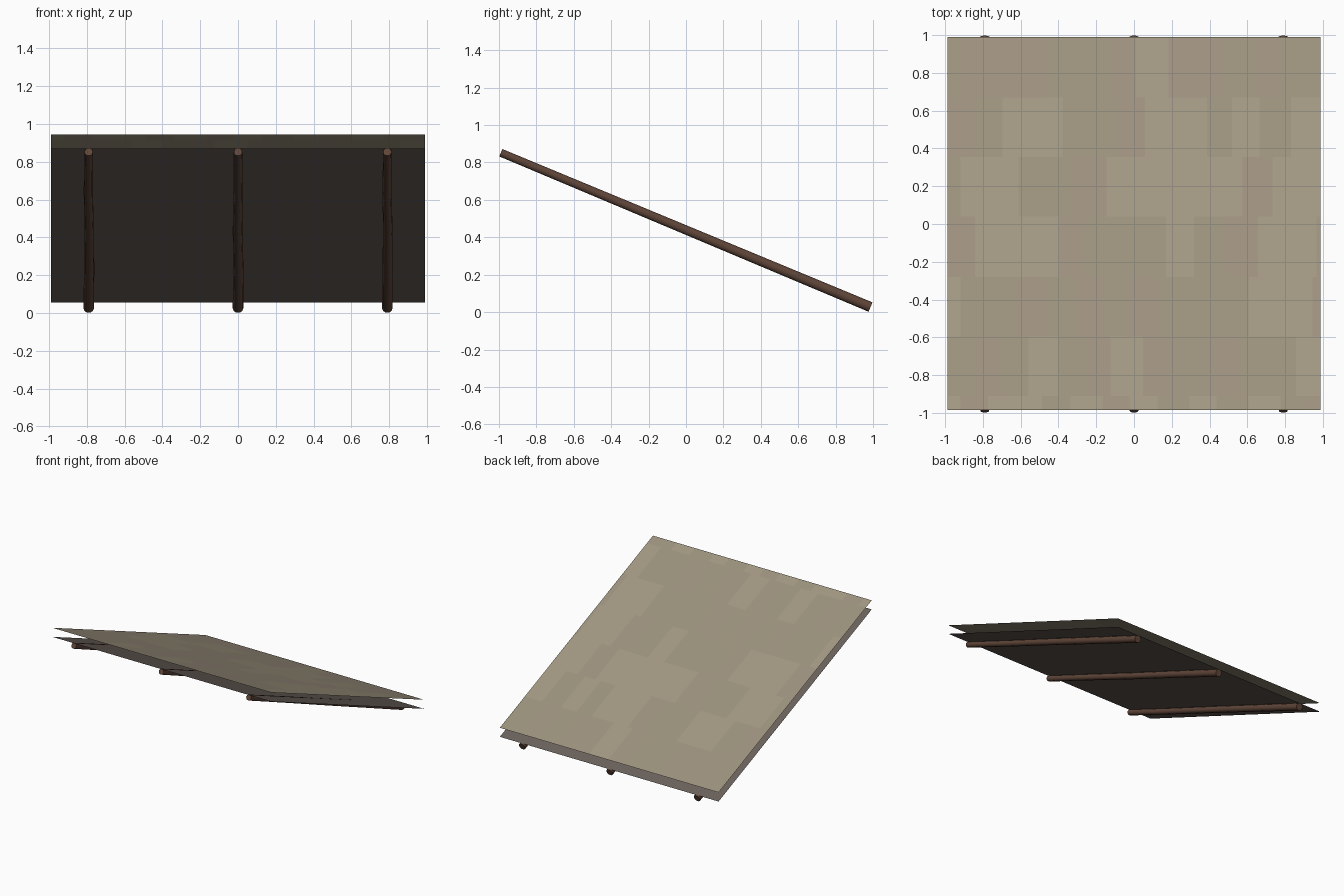
import bpy, bmesh, math, random
from mathutils import Vector, Matrix

if "Cube" in bpy.data.objects:
    bpy.data.objects.remove(bpy.data.objects["Cube"])

random.seed(4)


def material(name, rgb):
    m = bpy.data.materials.new(name)
    m.diffuse_color = (*rgb, 1)
    m.use_nodes = True
    m.node_tree.nodes["Principled BSDF"].inputs["Base Color"].default_value = m.diffuse_color
    return m


def finish(bm, name, mats):
    me = bpy.data.meshes.new(name)
    bm.to_mesh(me)
    bm.free()
    for m in mats:
        me.materials.append(m)
    ob = bpy.data.objects.new(name, me)
    bpy.context.collection.objects.link(ob)
    return ob


W, Y0, Y1 = 0.988, -0.985, 0.991      # sheet half width, high edge, low edge


def on_slope(x, y, lift=0.0):
    t = (y - Y0) / (Y1 - Y0)
    return Vector((x, y, 0.870 + (0.056 - 0.870) * t + lift))


def quad(bm, xa, xb, ya, yb, lift):
    return bm.faces.new([bm.verts.new(on_slope(x, y, lift)) for x, y in
                         ((xa, ya), (xb, ya), (xb, yb), (xa, yb))])


# Thin underlay sheet resting on the poles
bm = bmesh.new()
quad(bm, -W, W, Y0, Y1, 0)
finish(bm, "roof_underlay", [material("underlay", (0.145, 0.12, 0.105))])

# Flat shingle sheet: staggered courses in slightly varied tints
tints = [material("shingle_a", (0.36, 0.31, 0.225)),
         material("shingle_b", (0.33, 0.29, 0.205)),
         material("shingle_c", (0.34, 0.285, 0.215))]
bm = bmesh.new()
rows = [Y0, -0.91, -0.595, -0.28, 0.04, 0.355, 0.67, Y1]
step = 0.155
for r, (ya, yb) in enumerate(zip(rows, rows[1:])):
    x = -W
    nxt = -W + step * (0.95 if r % 2 else 0.45)
    while x < W - 1e-5:
        xb = min(nxt, W)
        quad(bm, x, xb, ya, yb, 0.074).material_index = random.randrange(3)
        x, nxt = xb, xb + step * random.uniform(0.85, 1.15)
finish(bm, "roof_shingles", tints)

# Three tapered, slightly crooked rafter poles
wood = material("pole_wood", (0.115, 0.06, 0.04))
high, low = Vector((0, -0.990, 0.852)), Vector((0, 0.9865, 0.027))
axis = (low - high).normalized()
up = Vector((1, 0, 0)).cross(axis).normalized()
SIDES, RINGS = 10, 5
for name, px in (("left", -0.79), ("middle", 0.0), ("right", 0.79)):
    bm = bmesh.new()
    rings = []
    for i in range(RINGS):
        t = i / (RINGS - 1)
        c = high.lerp(low, t)
        c.x = px + (random.uniform(-0.003, 0.003) if 0 < i < RINGS - 1 else 0)
        rad = 0.0225 + 0.006 * t
        rings.append([bm.verts.new(c + Vector((1, 0, 0)) * rad * math.cos(a) + up * rad * math.sin(a))
                      for a in (2 * math.pi * k / SIDES for k in range(SIDES))])
    for ra, rb in zip(rings, rings[1:]):
        for k in range(SIDES):
            j = (k + 1) % SIDES
            bm.faces.new((ra[k], ra[j], rb[j], rb[k])).smooth = True
    bm.faces.new(rings[0])
    bm.faces.new(rings[-1])
    bmesh.ops.recalc_face_normals(bm, faces=bm.faces)
    for e in bm.edges:
        e.smooth = e.calc_face_angle(0) < math.radians(40)
    finish(bm, name + "_rafter_pole", [wood])

# Upward-facing sheets
for ob in bpy.data.objects:
    if ob.name.startswith("roof_") and ob.data.polygons[0].normal.z < 0:
        ob.data.flip_normals()
